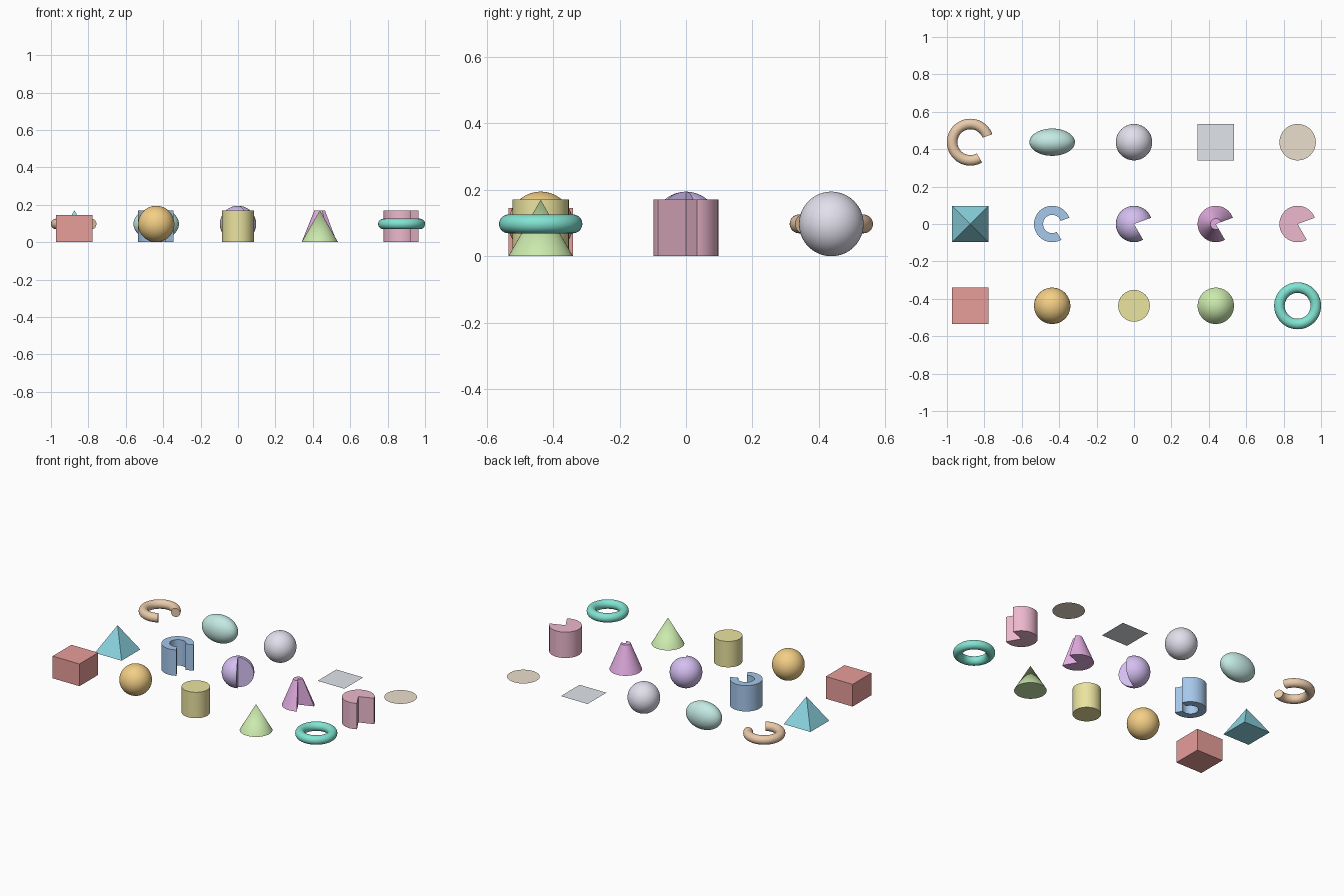
import bpy, bmesh
from math import sin, cos, pi, radians

if "Cube" in bpy.data.objects:
    bpy.data.objects.remove(bpy.data.objects["Cube"])

S = 0.0972          # basic radius
D = 4.5 * S         # grid spacing
H = 1.75 * S        # height of the tall solids
CUT = (20, 300)     # sweep of the opened solids, in degrees


def finish(name, bm, col, row, z, color, smooth=True):
    bmesh.ops.remove_doubles(bm, verts=bm.verts, dist=1e-5)
    bmesh.ops.recalc_face_normals(bm, faces=bm.faces)
    me = bpy.data.meshes.new(name)
    bm.to_mesh(me)
    bm.free()
    ob = bpy.data.objects.new(name, me)
    bpy.context.collection.objects.link(ob)
    ob.location = (col * D, row * D, z)
    mat = bpy.data.materials.new(name + "_colour")
    mat.diffuse_color = (*color, 1)
    mat.use_nodes = True
    mat.node_tree.nodes["Principled BSDF"].inputs["Base Color"].default_value = mat.diffuse_color
    me.materials.append(mat)
    if smooth:
        bpy.ops.object.select_all(action='DESELECT')
        ob.select_set(True)
        bpy.context.view_layer.objects.active = ob
        bpy.ops.object.shade_smooth_by_angle(angle=radians(30))
    return ob


def revolve(name, profile, col, row, z, color, sweep=(0, 360), steps=72):
    """Turn a closed (radius, z) profile about z; cap the ends if opened."""
    bm = bmesh.new()
    a0, a1 = radians(sweep[0]), radians(sweep[1])
    rings = []
    for i in range(steps + 1):
        a = a0 + (a1 - a0) * i / steps
        rings.append([bm.verts.new((r * cos(a), r * sin(a), h)) for r, h in profile])
    n = len(profile)
    for p, q in zip(rings, rings[1:]):
        for j in range(n):
            k = (j + 1) % n
            if profile[j][0] > 0 or profile[k][0] > 0:
                bm.faces.new((p[j], p[k], q[k], q[j]))
    if sweep[1] - sweep[0] < 360:
        bm.faces.new(rings[0])
        bm.faces.new(rings[-1])
    return finish(name, bm, col, row, z, color)


def half_disc(r, n=32):
    pts = [(r * sin(pi * i / n), -r * cos(pi * i / n)) for i in range(1, n)]
    return [(0, -r)] + pts + [(0, r)]


def tube(major, minor, n=32):
    return [(major + minor * cos(2 * pi * i / n), minor * sin(2 * pi * i / n)) for i in range(n)]


def frustum(r0, r1, h):
    return [(0, 0), (r0, 0), (r1, h), (0, h)]


# Front row: complete solids
bm = bmesh.new()
bmesh.ops.create_cube(bm, size=1)
bmesh.ops.scale(bm, vec=(2 * S, 2 * S, 1.5 * S), verts=bm.verts)
finish("box", bm, -2, -1, 0.75 * S, (0.80, 0.34, 0.32), False)
revolve("ball", half_disc(S), -1, -1, S, (0.90, 0.62, 0.24))
revolve("cylinder", frustum(0.87 * S, 0.87 * S, H), 0, -1, 0, (0.83, 0.77, 0.35))
revolve("cone", [(0, 0), (S, 0), (0, H)], 1, -1, 0, (0.60, 0.82, 0.42))
revolve("ring", tube(S, 0.29 * S), 2, -1, S, (0.22, 0.78, 0.65))

# Middle row: pyramid and opened solids
bm = bmesh.new()
base = [bm.verts.new((x * S, y * S, 0)) for x, y in ((-1, -1), (1, -1), (1, 1), (-1, 1))]
tip = bm.verts.new((0, 0, H))
bm.faces.new(base)
for i in range(4):
    bm.faces.new((base[i], base[(i + 1) % 4], tip))
finish("pyramid", bm, -2, 0, 0, (0.28, 0.71, 0.81), False)
revolve("open_pipe", [(0.5 * S, 0), (S, 0), (S, H), (0.5 * S, H)], -1, 0, 0, (0.38, 0.58, 0.84), CUT)
revolve("open_ball", half_disc(S), 0, 0, S, (0.66, 0.52, 0.88), CUT)
revolve("open_cone", frustum(S, 0.3 * S, H), 1, 0, 0, (0.78, 0.43, 0.77), CUT)
revolve("open_cylinder", frustum(S, S, H), 2, 0, 0, (0.85, 0.48, 0.61), CUT)

# Back row: opened ring, ellipsoid, ball and flat sheets
revolve("open_ring", tube(S, 0.29 * S), -2, 1, S, (0.82, 0.59, 0.40), CUT)
egg = revolve("ellipsoid", half_disc(S), -1, 1, S, (0.55, 0.82, 0.77))
egg.scale = (1.25, 0.75, 0.9)
revolve("pale_ball", half_disc(S), 0, 1, S, (0.76, 0.74, 0.84))
bm = bmesh.new()
bmesh.ops.create_grid(bm, x_segments=1, y_segments=1, size=S)
finish("square_sheet", bm, 1, 1, 0, (0.75, 0.78, 0.82), False)
bm = bmesh.new()
bmesh.ops.create_circle(bm, cap_ends=True, segments=72, radius=S)
finish("round_sheet", bm, 2, 1, 0, (0.83, 0.74, 0.61), False)
